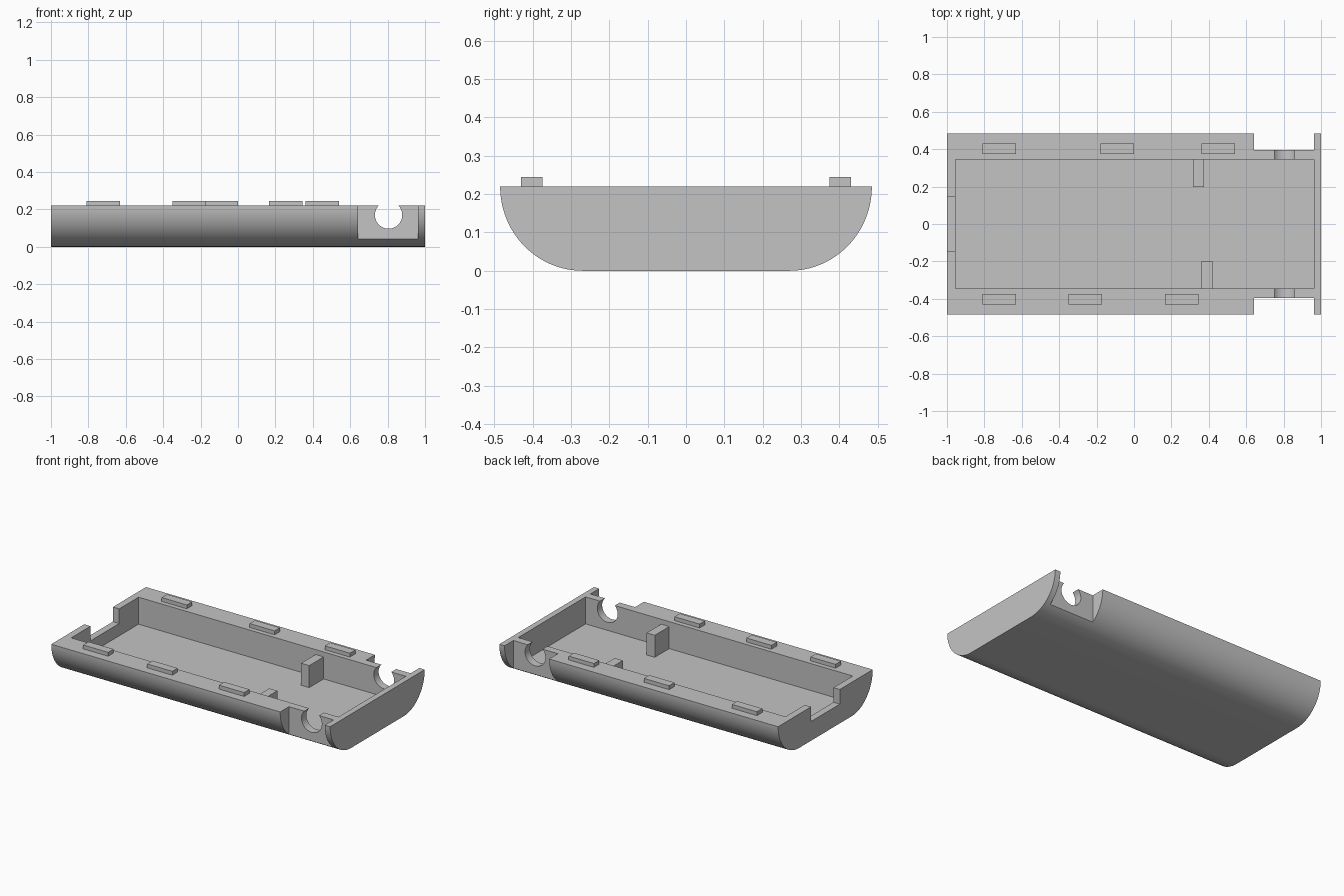
import bpy
import bmesh
import math
from mathutils import Matrix, Vector

if "Cube" in bpy.data.objects:
    bpy.data.objects.remove(bpy.data.objects["Cube"], do_unlink=True)

TOP, FLOOR = 0.22, 0.045
HALF_Y, FLAT_Y = 0.485, 0.27
CAVITY_Y, RECESS_Y = 0.345, 0.395

grey = bpy.data.materials.new("matte_grey")
grey.use_nodes = True
colour = (0.55, 0.55, 0.55, 1)
grey.diffuse_color = colour
grey.node_tree.nodes["Principled BSDF"].inputs["Base Color"].default_value = colour


def make_object(name, bm):
    bmesh.ops.recalc_face_normals(bm, faces=bm.faces)
    mesh = bpy.data.meshes.new(name)
    bm.to_mesh(mesh)
    bm.free()
    mesh.materials.append(grey)
    obj = bpy.data.objects.new(name, mesh)
    bpy.context.collection.objects.link(obj)
    return obj


def box(name, low, high):
    low, high = Vector(low), Vector(high)
    bm = bmesh.new()
    place = Matrix.Translation((low + high) / 2) @ Matrix.Diagonal((*(high - low), 1))
    bmesh.ops.create_cube(bm, size=1, matrix=place)
    return make_object(name, bm)


def cylinder_y(name, x, z, radius, length):
    bm = bmesh.new()
    place = Matrix.Translation((x, 0, z)) @ Matrix.Rotation(math.pi / 2, 4, "X")
    bmesh.ops.create_cone(bm, cap_ends=True, segments=48, radius1=radius,
                          radius2=radius, depth=length, matrix=place)
    return make_object(name, bm)


def cut(target, cutter):
    cutter.hide_render = True
    mod = target.modifiers.new("cut", "BOOLEAN")
    mod.operation = "DIFFERENCE"
    mod.solver = "EXACT"
    mod.object = cutter
    bpy.context.view_layer.objects.active = target
    bpy.ops.object.modifier_apply(modifier=mod.name)
    bpy.data.objects.remove(cutter, do_unlink=True)


# Tray body: flat bottom with quarter-round sides, extruded along x
steps = 24
half = []
for i in range(steps + 1):
    a = math.pi / 2 * i / steps
    half.append((FLAT_Y + (HALF_Y - FLAT_Y) * math.cos(a), TOP - TOP * math.sin(a)))
profile = half + [(-y, z) for y, z in reversed(half)]
bm = bmesh.new()
end = bm.faces.new([bm.verts.new((-1, y, z)) for y, z in profile])
extruded = bmesh.ops.extrude_face_region(bm, geom=[end])["geom"]
bmesh.ops.translate(bm, vec=(2, 0, 0),
                    verts=[v for v in extruded if isinstance(v, bmesh.types.BMVert)])
body = make_object("tray_body", bm)

# Cavity, cable notch, side recesses and round openings
cut(body, box("cavity_cutter", (-0.955, -CAVITY_Y, FLOOR), (0.962, CAVITY_Y, 0.4)))
cut(body, box("notch_cutter", (-1.1, -0.147, 0.125), (-0.9, 0.147, 0.4)))
for side in (-1, 1):
    ys = sorted((side * RECESS_Y, side * 0.6))
    cut(body, box("recess_cutter", (0.642, ys[0], -0.1), (0.962, ys[1], 0.4)))
cut(body, cylinder_y("opening_cutter", 0.805, 0.17, 0.073, 0.9))

bpy.ops.object.select_all(action="DESELECT")
body.select_set(True)
bpy.context.view_layer.objects.active = body
bpy.ops.object.shade_smooth_by_angle(angle=math.radians(30))

# Locating pegs on the rims
for label, side, starts in (("front", -1, (-0.81, -0.35, 0.165)),
                            ("back", 1, (-0.81, -0.18, 0.36))):
    ys = sorted((side * 0.375, side * 0.43))
    for x in starts:
        box(label + "_rim_peg", (x, ys[0], TOP - 0.01), (x + 0.18, ys[1], 0.245))

# Inner support tabs
for label, side, x in (("front", -1, 0.362), ("back", 1, 0.315)):
    ys = sorted((side * 0.197, side * (CAVITY_Y + 0.01)))
    box(label + "_support_tab", (x, ys[0], FLOOR - 0.01), (x + 0.058, ys[1], 0.188))
